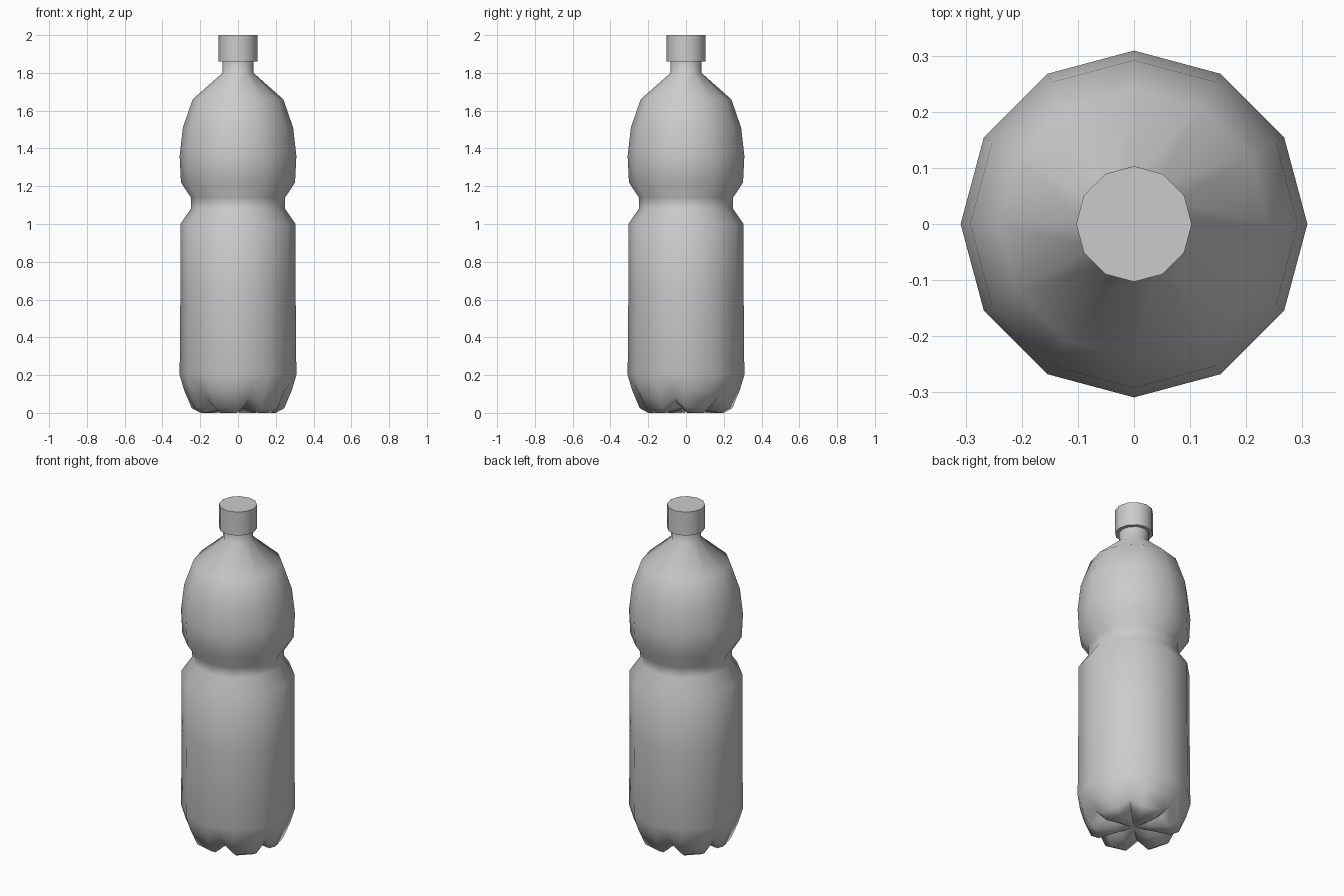
import bpy, bmesh
from math import cos, sin, radians

if "Cube" in bpy.data.objects:
    bpy.data.objects.remove(bpy.data.objects["Cube"])

grey = bpy.data.materials.new("plain grey")
grey.use_nodes = True
grey.diffuse_color = (0.6, 0.6, 0.6, 1)
grey.node_tree.nodes["Principled BSDF"].inputs["Base Color"].default_value = (0.6, 0.6, 0.6, 1)

SIDES = 12


def point(bm, angle, r, z):
    return bm.verts.new((r * cos(radians(angle)), r * sin(radians(angle)), z))


def lathe(bm, profile):
    """Rings of vertices joined by quads, listed from bottom to top."""
    rings = [[point(bm, 360 * i / SIDES, r, z) for i in range(SIDES)] for r, z in profile]
    for low, high in zip(rings, rings[1:]):
        for i in range(SIDES):
            j = (i + 1) % SIDES
            bm.faces.new((low[i], low[j], high[j], high[i]))
    return rings


def finish(bm, name, angle):
    bmesh.ops.recalc_face_normals(bm, faces=bm.faces)
    mesh = bpy.data.meshes.new(name)
    bm.to_mesh(mesh)
    bm.free()
    mesh.materials.append(grey)
    obj = bpy.data.objects.new(name, mesh)
    bpy.context.collection.objects.link(obj)
    bpy.ops.object.select_all(action="DESELECT")
    obj.select_set(True)
    bpy.context.view_layer.objects.active = obj
    bpy.ops.object.shade_smooth_by_angle(angle=radians(angle))


# Bottle: waist, shoulder and neck turned from one profile
bm = bmesh.new()
rings = lathe(bm, [(.309, .2), (.305, .65), (.305, 1.0), (.25, 1.08), (.25, 1.14),
                   (.302, 1.22), (.309, 1.36), (.292, 1.51), (.24, 1.66),
                   (.082, 1.8), (.082, 1.87)])
rim = rings[0]

# Base: six feet, each on one side of the body, with grooves between
foot = [(.285, .12, 15), (.245, .025, 14), (.2, 0, 13), (.1, .015, 12)]
groove = [(.285, .155), (.235, .08), (.17, .05), (.09, .035)]
centre = bm.verts.new((0, 0, .03))
feet, grooves = [], []
for k in range(6):
    mid = 15 + 60 * k
    pair = [[rim[2 * k + s]] + [point(bm, mid + (2 * s - 1) * w, r, z) for r, z, w in foot]
            + [centre] for s in (0, 1)]
    feet.append(pair)
    grooves.append([point(bm, mid + 30, r, z) for r, z in groove] + [centre])


def strip(a, b):
    """Join two columns that meet at the centre."""
    for i in range(len(a) - 1):
        corners = dict.fromkeys((a[i], a[i + 1], b[i + 1], b[i]))
        bm.faces.new(tuple(corners))


for k in range(6):
    right, left = feet[k]
    after = feet[(k + 1) % 6][0]
    valley = grooves[k]
    strip(right, left)
    strip(left[1:], valley)
    strip(valley, after[1:])
    bm.faces.new((left[0], left[1], valley[0]))
    bm.faces.new((after[0], valley[0], after[1]))
    bm.faces.new((left[0], valley[0], after[0]))
finish(bm, "bottle", 60)

# Cap: closed drum wider than the neck
bm = bmesh.new()
cap = lathe(bm, [(.08, 1.86), (.103, 1.86), (.103, 2.0)])
bm.faces.new(cap[-1])
finish(bm, "cap", 40)
